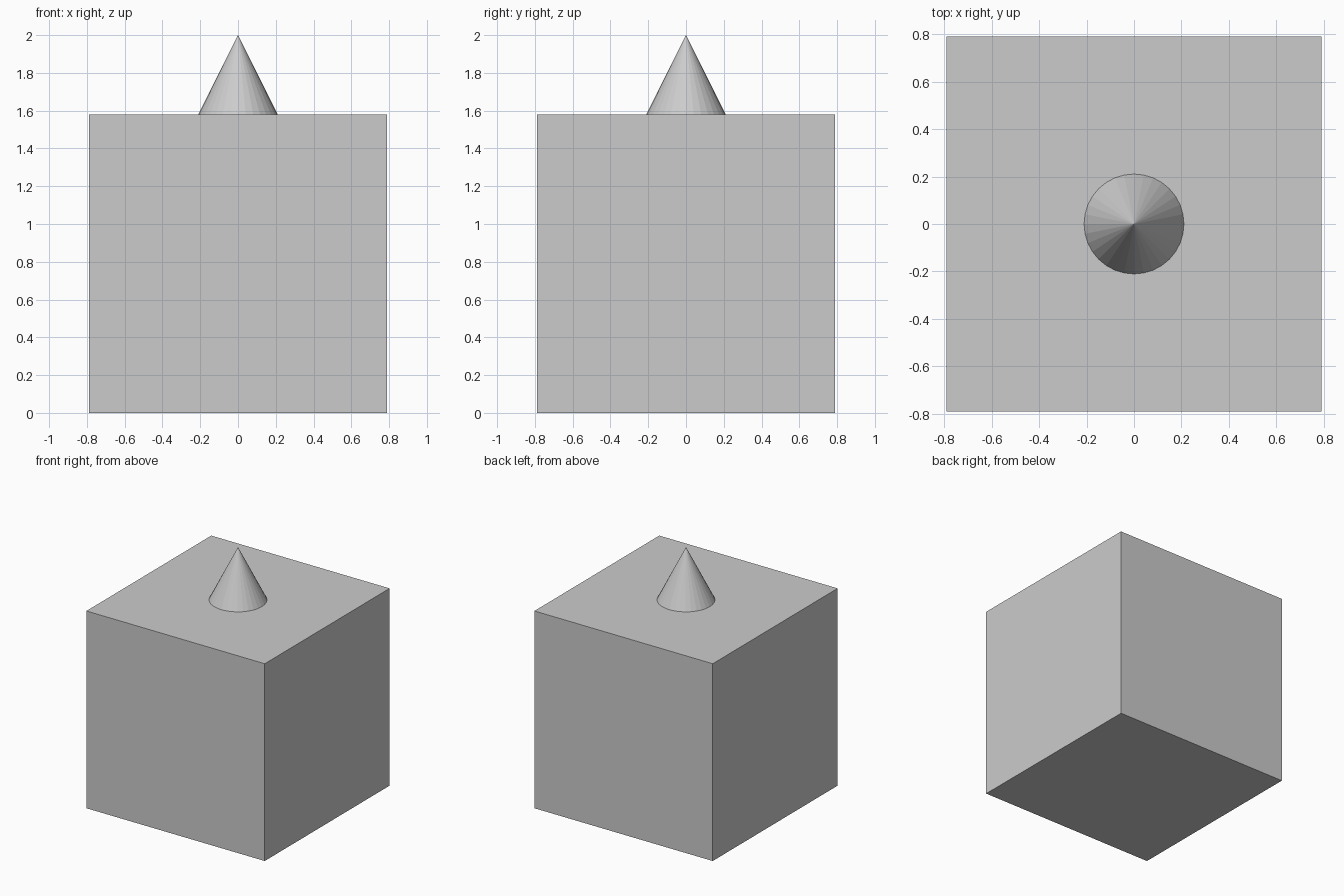
import bpy

if "Cube" in bpy.data.objects:
    bpy.data.objects.remove(bpy.data.objects["Cube"])

SIDE = 1.579      # edge length of the cube
RADIUS = 0.2105   # cone base radius
HEIGHT = 2.0 - SIDE

# Solid block standing on the ground
bpy.ops.mesh.primitive_cube_add(size=SIDE, location=(0, 0, SIDE / 2))
bpy.context.object.name = "block"

# Flat-faceted spike centred on the top face
bpy.ops.mesh.primitive_cone_add(vertices=32, radius1=RADIUS, radius2=0,
                                depth=HEIGHT, location=(0, 0, SIDE + HEIGHT / 2))
bpy.context.object.name = "top_cone"
